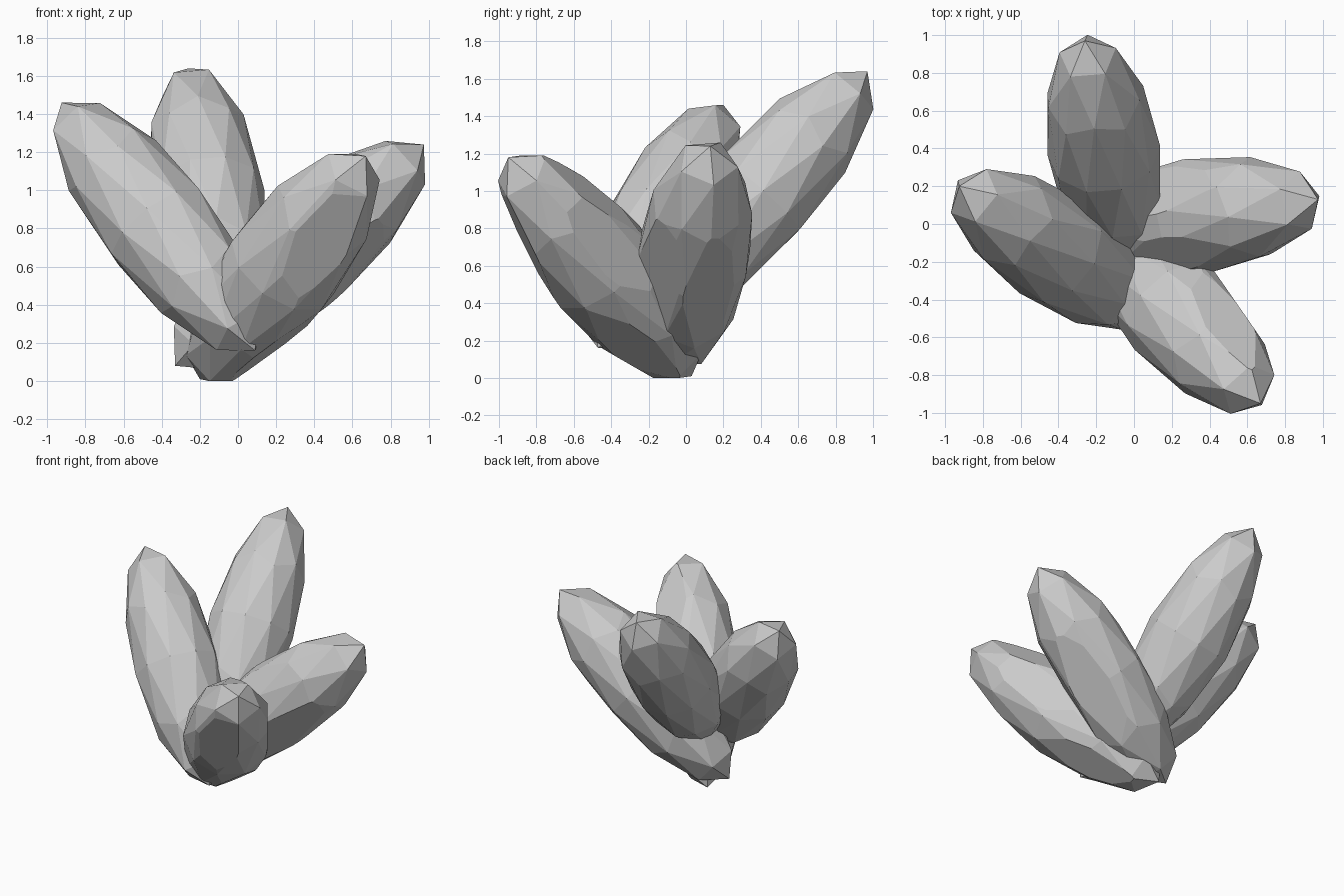
import bpy
import bmesh
from math import acos, atan2, cos, sin, radians
from mathutils import Matrix, Vector

default_cube = bpy.data.objects.get("Cube")
if default_cube:
    bpy.data.objects.remove(default_cube, do_unlink=True)

# One plain grey for the whole cluster
GREY = (0.6, 0.6, 0.6, 1.0)
grey = bpy.data.materials.new("plain grey")
grey.use_nodes = True
grey.diffuse_color = GREY
grey.node_tree.nodes["Principled BSDF"].inputs["Base Color"].default_value = GREY


def add_leaf(name, base, tip, radius, roll=0, flats=()):
    """Low-poly ellipsoid from base to tip, leaning outwards.
    Each flat is (angle round the axis from the underside,
    tilt towards the tip, distance from the centre)."""
    base, tip = Vector(base), Vector(tip)
    axis = tip - base
    lean = acos(axis.normalized().z)
    heading = atan2(axis.y, axis.x)
    bpy.ops.mesh.primitive_ico_sphere_add(
        subdivisions=2, radius=1, location=(base + tip) / 2,
        rotation=(0, lean, heading))
    leaf = bpy.context.object
    leaf.name = name
    leaf.data.materials.append(grey)

    # Stretch along the axis, then slice broad flat facets off the flanks
    bm = bmesh.new()
    bm.from_mesh(leaf.data)
    bm.transform(Matrix.Diagonal((radius, radius, axis.length / 2, 1))
                 @ Matrix.Rotation(radians(roll), 4, 'Z'))
    for angle, tilt, distance in flats:
        a, k = radians(angle), radians(tilt)
        normal = Vector((cos(a) * cos(k), sin(a) * cos(k), sin(k)))
        bmesh.ops.bisect_plane(bm, geom=bm.verts[:] + bm.edges[:] + bm.faces[:],
                               plane_co=normal * distance, plane_no=normal,
                               clear_outer=True)
        bmesh.ops.holes_fill(bm, edges=[e for e in bm.edges if e.is_boundary])
    bmesh.ops.recalc_face_normals(bm, faces=bm.faces)
    bm.to_mesh(leaf.data)
    bm.free()
    bpy.ops.object.shade_flat()


# Four fat leaves crossing near the foot
add_leaf("right_leaf", (0.09, -0.47, 0.16), (-0.925, 0.20, 1.46), 0.30, roll=-8)
add_leaf("back_leaf", (-0.06, -0.19, 0.32), (-0.26, 0.97, 1.64), 0.30, roll=-7)
add_leaf("left_leaf", (-0.33, -0.05, 0.08), (0.975, 0.13, 1.24), 0.31, roll=6,
         flats=[(15, 0, 0.262), (-50, 0, 0.26), (140, -3, 0.256), (-140, 0, 0.275)])
add_leaf("front_leaf", (-0.20, 0.03, 0.01), (0.67, -0.95, 1.18), 0.31,
         flats=[(-31, 13, 0.305), (19, -13, 0.305), (85, 5, 0.275), (136, 13, 0.31)])
